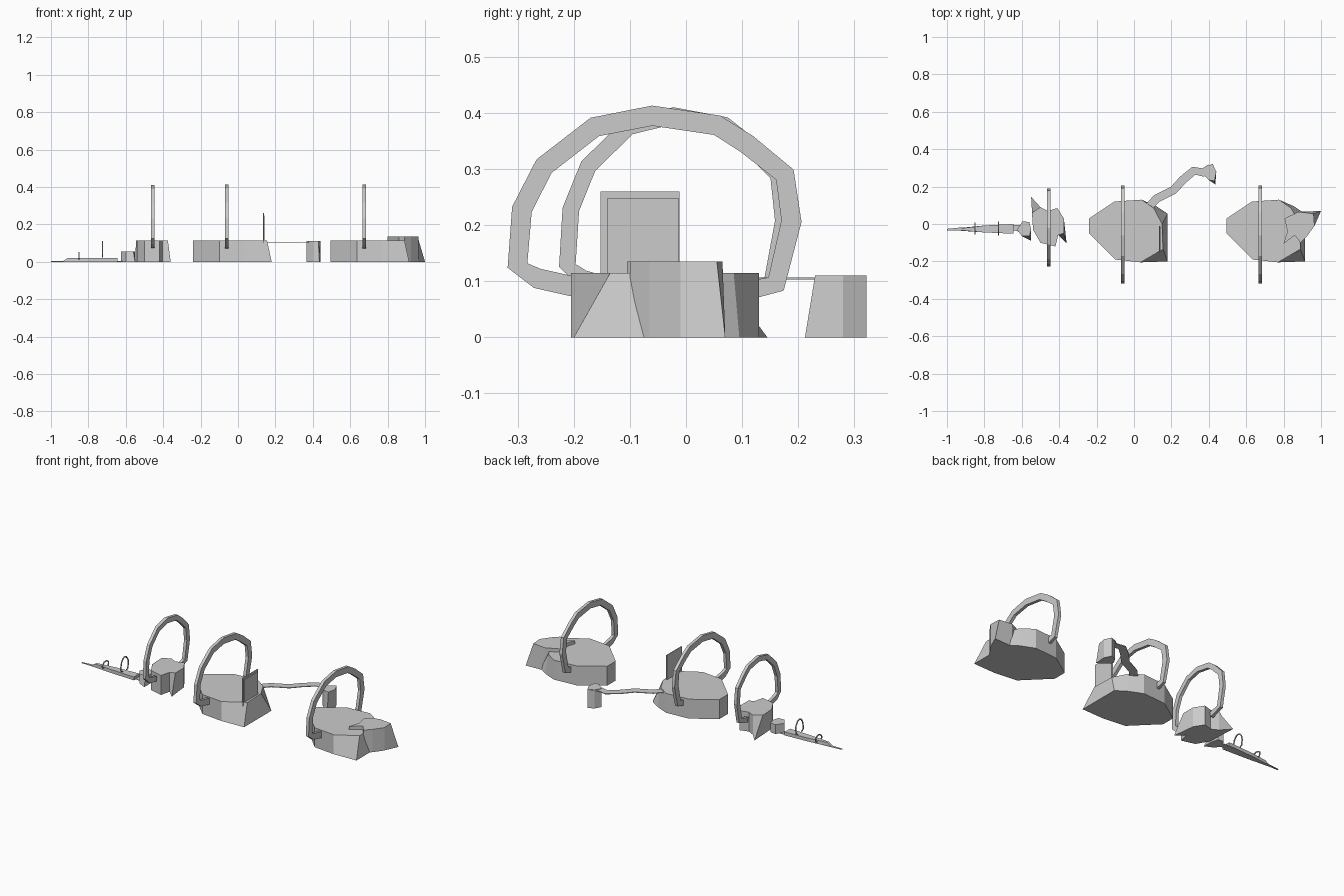
import bpy
from mathutils import Vector


def mesh_object(name, verts, faces):
    me = bpy.data.meshes.new(name)
    me.from_pydata(verts, [], faces)
    me.update()
    ob = bpy.data.objects.new(name, me)
    bpy.context.collection.objects.link(ob)
    return ob


def rock(name, top, z, flare=None, dx=0.0, z0=0.0):
    """Faceted block; flare moves chosen base corners outwards."""
    flare = flare or {}
    n = len(top)
    base = [flare.get(i, p) for i, p in enumerate(top)]
    verts = [(x + dx, y, z0) for x, y in base] + [(x + dx, y, z) for x, y in top]
    faces = [tuple(reversed(range(n))), tuple(range(n, 2 * n))]
    faces += [(i, (i + 1) % n, n + (i + 1) % n, n + i) for i in range(n)]
    return mesh_object(name, verts, faces)


def sweep(name, pts, width, depth, to3d):
    """Rectangular band along a flat centreline; to3d places (u, v, w)."""
    pts = [Vector(p) for p in pts]
    n = len(pts)
    verts = []
    for i, p in enumerate(pts):
        t = (pts[min(i + 1, n - 1)] - pts[max(i - 1, 0)]).normalized()
        w = width[i] if isinstance(width, list) else width
        off = Vector((-t.y, t.x)) * w / 2
        for q, d in ((p + off, 1), (p - off, 1), (p - off, -1), (p + off, -1)):
            verts.append(to3d(q.x, q.y, d * depth / 2))
    faces = [(0, 1, 2, 3), tuple(4 * n - k for k in (1, 2, 3, 4))]
    for i in range(n - 1):
        for k in range(4):
            a, b = 4 * i + k, 4 * i + (k + 1) % 4
            faces.append((a, a + 4, b + 4, b))
    return mesh_object(name, verts, faces)


# large islands
ISLAND = [(-0.24, 0.03), (-0.24, -0.05), (-0.10, -0.19), (0.035, -0.205),
          (0.155, -0.135), (0.15, 0.0), (0.105, 0.085), (0.04, 0.13), (-0.105, 0.12)]
FLARE = {4: (0.18, -0.20), 5: (0.18, 0.055), 6: (0.12, 0.095)}
rock("middle_island", ISLAND, 0.115, FLARE)
rock("right_island", ISLAND, 0.115, FLARE, dx=0.735)

# raised step at the far right
rock("right_island_step",
     [(0.805, 0.03), (0.82, -0.04), (0.80, -0.105), (0.86, -0.06), (0.89, -0.10),
      (0.925, -0.065), (0.965, -0.01), (0.96, 0.055), (0.88, 0.065)],
     0.135, {7: (1.0, 0.07)})

# small island
rock("small_island",
     [(-0.50, 0.09), (-0.545, 0.06), (-0.54, -0.03), (-0.50, -0.10), (-0.42, -0.12),
      (-0.405, -0.06), (-0.375, -0.05), (-0.375, 0.03), (-0.41, 0.085), (-0.46, 0.07)],
     0.115, {1: (-0.55, 0.145), 6: (-0.36, -0.105)})

# low stepping stone
rock("low_stone",
     [(-0.595, 0.015), (-0.625, -0.03), (-0.60, -0.065), (-0.56, -0.065),
      (-0.55, -0.03), (-0.56, 0.01)], 0.055, {3: (-0.55, -0.09)})

# lookout pillar
rock("pillar",
     [(0.365, 0.27), (0.40, 0.235), (0.43, 0.23), (0.44, 0.28), (0.42, 0.322), (0.385, 0.305)],
     0.11, {2: (0.435, 0.212)})

# tapering ramp and thin tail
rock("ramp",
     [(-0.91, -0.022), (-0.91, -0.035), (-0.80, -0.045), (-0.645, -0.052),
      (-0.645, 0.0), (-0.80, -0.008)], 0.02,
     {0: (-0.94, -0.022), 1: (-0.94, -0.035)})
sweep("tail_path", [(-1.0, -0.03), (-0.94, -0.027), (-0.80, -0.025), (-0.64, -0.02), (-0.59, -0.025)],
      [0.008, 0.014, 0.025, 0.03, 0.04], 0.003, lambda u, v, w: (u, v, 0.0015 + w))

# winding footbridge
sweep("footbridge", [(0.06, 0.07), (0.12, 0.135), (0.21, 0.18), (0.26, 0.235),
                     (0.32, 0.285), (0.37, 0.275), (0.41, 0.30)],
      0.045, 0.004, lambda u, v, w: (u, v, 0.105 + w))

# arches (half width normalised to 1)
ARCH = [(-0.50, 0.088), (-0.79, 0.105), (-0.925, 0.128), (-0.895, 0.228), (-0.745, 0.305),
        (-0.40, 0.375), (-0.01, 0.395), (0.43, 0.378), (0.63, 0.345), (0.89, 0.29),
        (0.935, 0.207), (0.83, 0.095), (0.50, 0.075)]


def arch(name, x, y, half, width=0.036, depth=0.018, zs=1.0, z0=0.0):
    sweep(name, [(y + a * half, z0 + b * zs) for a, b in ARCH], width, depth,
          lambda u, v, w: (x + w, u, v))


arch("middle_arch", -0.06, -0.0575, 0.2625)
arch("right_arch", 0.675, -0.0575, 0.2625)
arch("small_arch", -0.455, -0.02, 0.207, 0.03)

# little hoops on the ramp
for name, x, half, top in (("ramp_hoop_tall", -0.725, 0.037, 0.112),
                           ("ramp_hoop_short", -0.85, 0.031, 0.053)):
    arch(name, x, -0.025, half, 0.006, 0.005, (top - 0.01) / 0.395, 0.005)

# upright panel with a thin facing
rock("panel", [(0.133, -0.152), (0.138, -0.152), (0.138, -0.012), (0.133, -0.012)],
     0.26, z0=0.09)
rock("panel_facing", [(0.137, -0.14), (0.141, -0.14), (0.141, -0.013), (0.137, -0.013)],
     0.248, z0=0.09)
